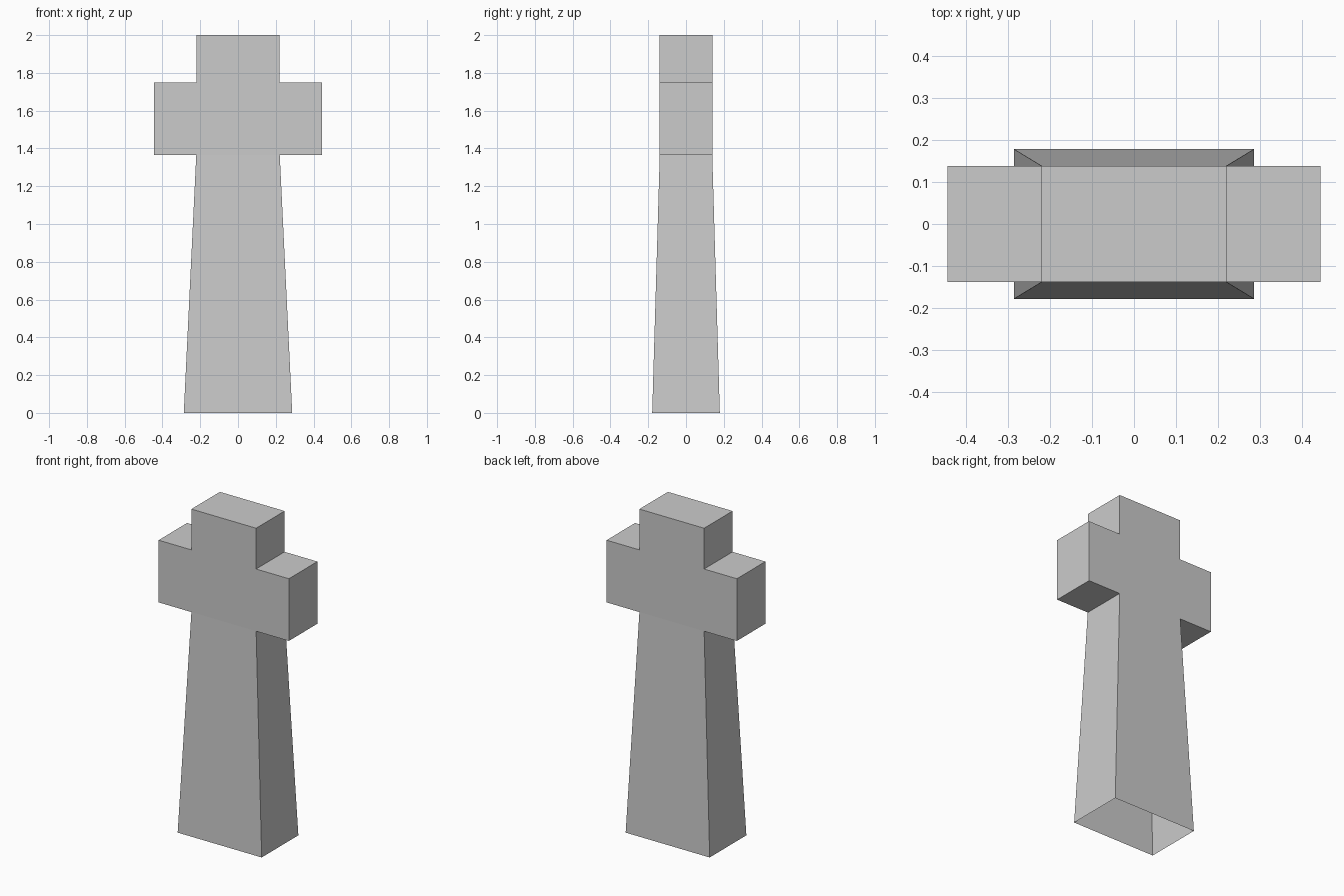
import bpy, bmesh

if "Cube" in bpy.data.objects:
    bpy.data.objects.remove(bpy.data.objects["Cube"])

HALF_Y = 0.139            # half depth of the head
NECK_X = 0.221            # half width of the upright at the head
ARM_X = 0.445             # half span of the arms
ARM_LOW, ARM_HIGH, TOP = 1.364, 1.748, 2.0

bm = bmesh.new()


def ring(hx, hy, z):
    return [bm.verts.new((sx * hx, sy * hy, z))
            for sx, sy in ((-1, -1), (1, -1), (1, 1), (-1, 1))]


# tapered shaft (open underneath), crossing block and top stub
rings = [ring(0.287, 0.179, 0), ring(NECK_X, HALF_Y, ARM_LOW),
         ring(NECK_X, HALF_Y, ARM_HIGH), ring(NECK_X, HALF_Y, TOP)]
arm_faces = []
for level, (a, b) in enumerate(zip(rings, rings[1:])):
    for i in range(4):
        j = (i + 1) % 4
        f = bm.faces.new((a[i], a[j], b[j], b[i]))
        if level == 1 and i in (1, 3):
            arm_faces.append(f)
bm.faces.new(rings[-1])

# side arms pulled out of the crossing block
for f in arm_faces:
    side = 1 if f.calc_center_median().x > 0 else -1
    end = bmesh.ops.extrude_discrete_faces(bm, faces=[f])["faces"][0]
    for v in end.verts:
        v.co.x = side * ARM_X

bmesh.ops.remove_doubles(bm, verts=bm.verts, dist=1e-5)
bmesh.ops.recalc_face_normals(bm, faces=bm.faces)

mesh = bpy.data.meshes.new("stone_cross")
bm.to_mesh(mesh)
bm.free()
bpy.context.collection.objects.link(bpy.data.objects.new("stone_cross", mesh))
